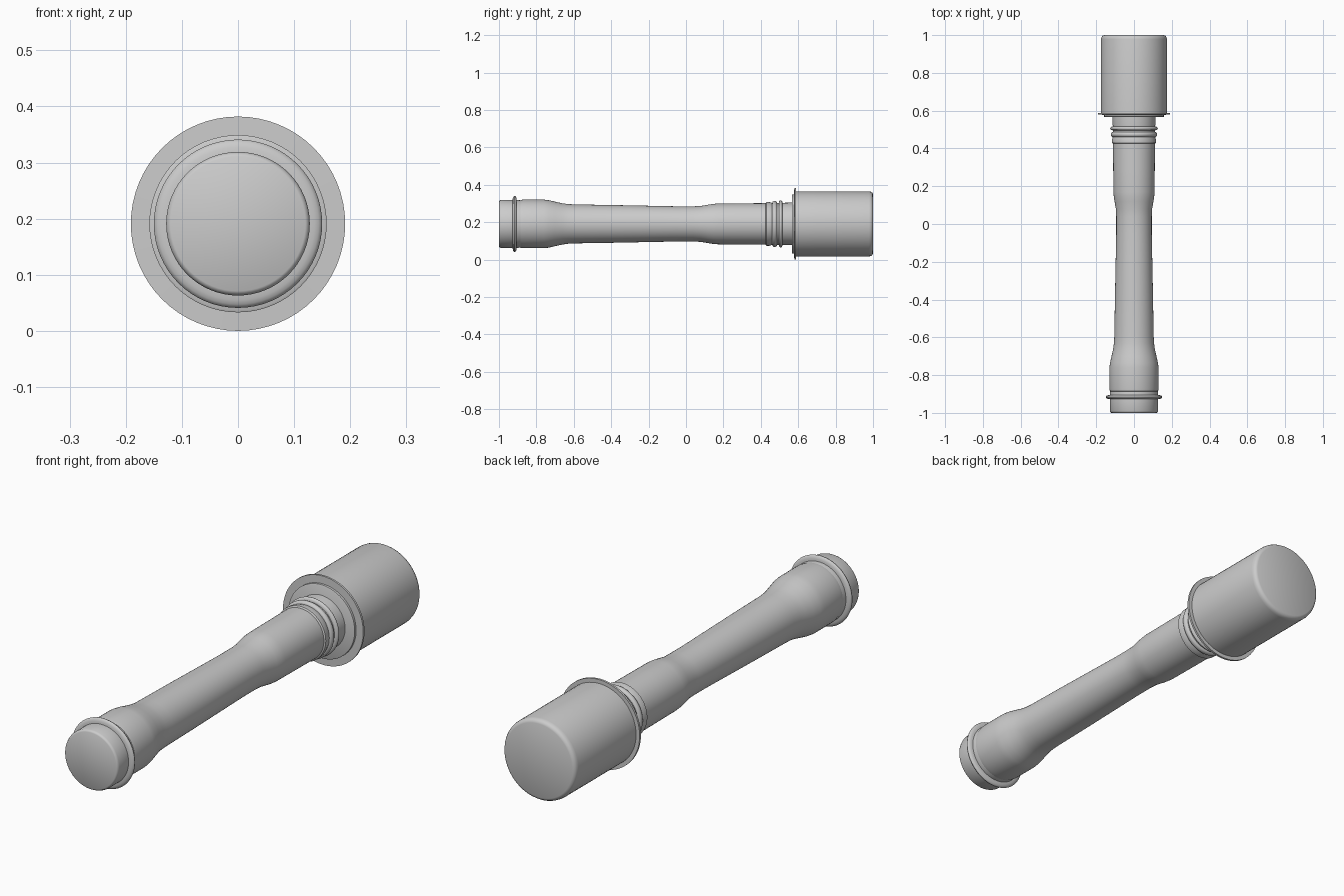
import bpy, bmesh, math

if "Cube" in bpy.data.objects:
    bpy.data.objects.remove(bpy.data.objects["Cube"])

CENTRE_Z = 0.191
SIDES = 64


def lathe(name, profile):
    """Revolve (y, radius) points about the long axis and close both ends."""
    bm = bmesh.new()
    rings = []
    for y, r in profile:
        ring = []
        for i in range(SIDES):
            a = 2 * math.pi * i / SIDES
            ring.append(bm.verts.new((r * math.cos(a), y, CENTRE_Z + r * math.sin(a))))
        rings.append(ring)
    for a, b in zip(rings, rings[1:]):
        for i in range(SIDES):
            j = (i + 1) % SIDES
            bm.faces.new((a[i], a[j], b[j], b[i]))
    bm.faces.new(rings[0])
    bm.faces.new(rings[-1])
    bmesh.ops.recalc_face_normals(bm, faces=bm.faces)
    mesh = bpy.data.meshes.new(name)
    bm.to_mesh(mesh)
    bm.free()
    obj = bpy.data.objects.new(name, mesh)
    bpy.context.collection.objects.link(obj)
    bpy.context.view_layer.objects.active = obj
    bpy.ops.object.select_all(action='DESELECT')
    obj.select_set(True)
    bpy.ops.object.shade_smooth_by_angle(angle=math.radians(40))
    return obj


def bead(y, half, base, height):
    """Rounded raised band as profile points."""
    return [(y - half * math.cos(math.pi * k / 8),
             base + height * math.sin(math.pi * k / 8)) for k in range(9)]


# Waisted handle
lathe("handle", [
    (-0.888, 0.122), (-0.885, 0.128), (-0.87, 0.130), (-0.76, 0.130),
    (-0.735, 0.127), (-0.70, 0.119), (-0.66, 0.110), (-0.63, 0.106),
    (-0.59, 0.104), (-0.40, 0.101), (-0.20, 0.097), (-0.05, 0.094),
    (0.04, 0.094), (0.08, 0.096), (0.12, 0.103), (0.145, 0.107),
    (0.17, 0.109), (0.30, 0.110), (0.44, 0.111)])

# End cap with a raised rim
lathe("end_cap", [(-1.0, 0.120), (-0.997, 0.125), (-0.99, 0.128), (-0.93, 0.128)]
      + bead(-0.916, 0.011, 0.128, 0.022)
      + [(-0.90, 0.128), (-0.885, 0.126)])

# Threaded collar
lathe("collar", [(0.425, 0.110), (0.43, 0.117), (0.445, 0.117)]
      + bead(0.474, 0.013, 0.112, 0.011)
      + bead(0.506, 0.010, 0.112, 0.014)
      + [(0.525, 0.113), (0.57, 0.114)])

# Stepped flange
lathe("flange", [(0.566, 0.154), (0.568, 0.158), (0.578, 0.158),
                 (0.579, 0.191), (0.588, 0.191)])

# Cylindrical head with a rounded far edge
lathe("head", [(0.585, 0.174), (0.978, 0.174), (0.988, 0.172),
               (0.996, 0.167), (1.0, 0.158)])
